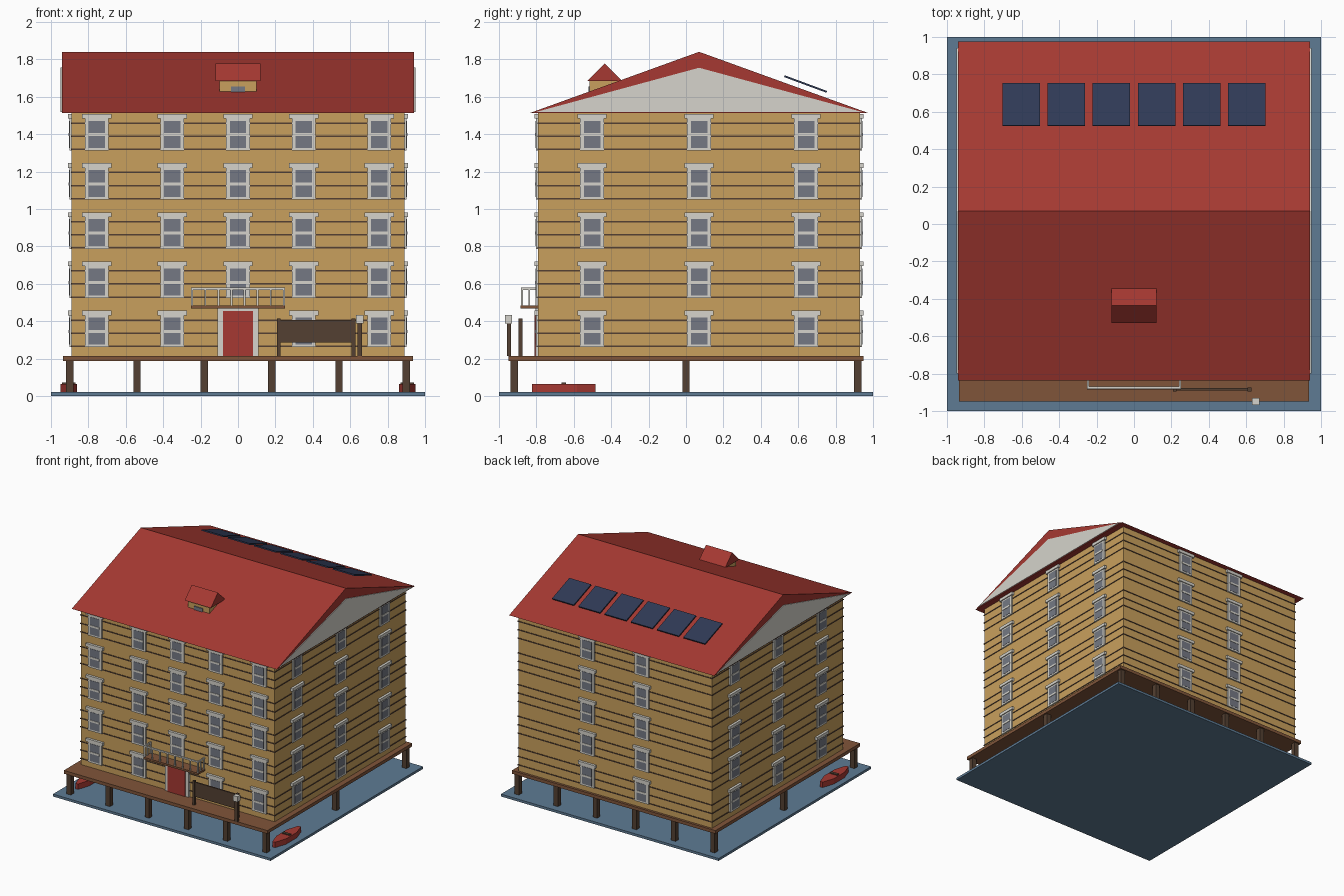
import bpy, bmesh, math
from mathutils import Matrix, Vector

if "Cube" in bpy.data.objects:
    bpy.data.objects.remove(bpy.data.objects["Cube"])


def lin(c):
    c /= 255
    return c / 12.92 if c <= 0.04045 else ((c + 0.055) / 1.055) ** 2.4


def material(name, r, g, b):
    m = bpy.data.materials.new(name)
    m.diffuse_color = (lin(r), lin(g), lin(b), 1)
    m.use_nodes = True
    m.node_tree.nodes["Principled BSDF"].inputs["Base Color"].default_value = m.diffuse_color
    return m


TAN = material("tan siding", 201, 160, 93)
WHITE = material("off white trim", 214, 212, 204)
RED = material("barn red", 166, 57, 50)
GLASS = material("grey glass", 117, 121, 132)
DECK = material("deck brown", 128, 85, 58)
DARK = material("dark timber", 84, 64, 50)
WATER = material("water blue", 94, 123, 148)
SOLAR = material("solar navy", 47, 58, 86)


def finish(name, bm, *mats):
    bmesh.ops.recalc_face_normals(bm, faces=bm.faces)
    me = bpy.data.meshes.new(name)
    bm.to_mesh(me)
    bm.free()
    for m in mats:
        me.materials.append(m)
    ob = bpy.data.objects.new(name, me)
    bpy.context.collection.objects.link(ob)
    return ob


def add_box(bm, x0, x1, y0, y1, z0, z1, M=Matrix(), mi=0):
    """Box between limits, then moved by M."""
    T = Matrix.Translation(((x0 + x1) / 2, (y0 + y1) / 2, (z0 + z1) / 2))
    S = Matrix.Diagonal((x1 - x0, y1 - y0, z1 - z0, 1))
    vs = bmesh.ops.create_cube(bm, size=1, matrix=M @ T @ S)["verts"]
    for f in {f for v in vs for f in v.link_faces}:
        f.material_index = mi


def boxes(name, mat, *limits):
    bm = bmesh.new()
    for b in limits:
        add_box(bm, *b)
    return finish(name, bm, mat)


def prism(name, mat, pts, axis, a, b):
    """Extrude a 2D outline from a to b: axis 'x' takes (y, z), 'z' takes (x, y)."""
    bm = bmesh.new()
    vs = [bm.verts.new((a, p, q) if axis == 'x' else (p, q, a)) for p, q in pts]
    f = bm.faces.new(vs)
    ext = bmesh.ops.extrude_face_region(bm, geom=[f])["geom"]
    d = Vector((b - a, 0, 0)) if axis == 'x' else Vector((0, 0, b - a))
    bmesh.ops.translate(bm, vec=d, verts=[v for v in ext if isinstance(v, bmesh.types.BMVert)])
    return finish(name, bm, mat)


CY, HX, HY = 0.07, 0.89, 0.86      # house centre and half sizes
BASE, PITCH = 0.215, 0.263         # deck level, storey height

# Water, deck and stilts
boxes("water", WATER, (-1, 1, -1, 1, 0, 0.02))
boxes("deck", DECK, (-0.935, 0.935, -0.95, 0.95, 0.188, BASE))
boxes("stilts", DARK, *[(x - .02, x + .02, y - .02, y + .02, 0.02, 0.188)
                        for x in (-0.9, -0.54, -0.18, 0.18, 0.54, 0.9)
                        for y in (-0.917, 0, 0.917)])

# Walls with dark board lines, three per storey
boxes("walls", TAN, (-HX, HX, CY - HY, CY + HY, BASE, 1.515))
e = 0.004
boxes("board_lines", DARK, *[(-HX - e, HX + e, CY - HY - e, CY + HY + e, z - .004, z + .004)
                             for i in range(5) for k in range(3)
                             for z in [BASE + PITCH * i + 0.051 + 0.07 * k]])


# Windows
def window(bm, M, u, d, z):
    add_box(bm, u - .0635, u + .0635, -d - .012, -d, z + .046, z + .218, M, 0)
    add_box(bm, u - .078, u + .078, -d - .02, -d, z + .216, z + .241, M, 0)
    add_box(bm, u - .044, u + .044, -d - .014, -d - .01, z + .06, z + .204, M, 1)
    add_box(bm, u - .044, u + .044, -d - .017, -d - .01, z + .122, z + .138, M, 0)


walls = [("front", 0, HY, (-0.755, -0.352, 0, 0.352, 0.755)),
         ("right", 90, HX, (-0.572, 0, 0.572)),
         ("back", 180, HY, (-0.25, 0.25)),
         ("left", 270, HX, (-0.572, 0, 0.572))]
for side, ang, dist, us in walls:
    bm = bmesh.new()
    M = Matrix.Translation((0, CY, 0)) @ Matrix.Rotation(math.radians(ang), 4, 'Z')
    for floor in range(5):
        for u in us:
            if not (side == "front" and floor == 0 and u == 0):
                window(bm, M, u, dist, BASE + PITCH * floor)
    finish(side + "_windows", bm, WHITE, GLASS)

# Door
F = CY - HY
boxes("door_frame", WHITE, (-0.11, 0.11, F - .014, F, BASE, 0.475))
boxes("door", RED, (-0.08, 0.08, F - .02, F - .01, BASE, 0.455))

# Balcony and railing
boxes("balcony_floor", DECK, (-0.25, 0.25, -0.885, F, 0.468, 0.484))
rail = [(-0.25, 0.25, -0.882, -0.87, 0.567, 0.579)]
rail += [(x - .005, x + .005, -0.881, -0.871, 0.484, 0.567)
         for x in [-0.245 + 0.07 * i for i in range(8)]]
for s in (-0.245, 0.245):
    rail.append((s - .005, s + .005, -0.87, F, 0.567, 0.579))
    rail += [(s - .005, s + .005, y - .005, y + .005, 0.484, 0.567) for y in (-0.838, -0.8)]
boxes("balcony_railing", WHITE, *rail)

# Notice board and lamp post
boxes("notice_board", DARK, (0.21, 0.625, -0.89, -0.878, 0.285, 0.405))
boxes("notice_board_posts", DARK, *[(x - .01, x + .01, -0.895, -0.875, BASE, 0.415)
                                    for x in (0.218, 0.617)])
boxes("lamp_post", DARK, (0.64, 0.664, -0.958, -0.936, BASE, 0.387))
boxes("lamp", WHITE, (0.632, 0.672, -0.967, -0.929, 0.387, 0.432))

# Main roof and gable panels
prism("roof", RED, [(CY - .907, 1.512), (CY + .907, 1.512), (CY, 1.84)], 'x', -0.942, 0.942)
gable = [(CY - .87, 1.519), (CY + .87, 1.519), (CY, 1.755)]
prism("right_gable", WHITE, gable, 'x', 0.942, 0.948)
prism("left_gable", WHITE, gable, 'x', -0.948, -0.942)

# Small roof cupola
boxes("cupola_wall", TAN, (-0.1, 0.1, -0.515, -0.36, 1.6, 1.686))
prism("cupola_roof", RED, [(-0.528, 1.684), (-0.34, 1.684), (-0.435, 1.778)], 'x', -0.12, 0.12)
boxes("cupola_window", GLASS, (-0.038, 0.038, -0.522, -0.514, 1.615, 1.655))

# Solar panels on the back slope
bm = bmesh.new()
tilt = Matrix.Rotation(math.radians(-20.3), 4, 'X')
for i in range(6):
    M = Matrix.Translation((-0.603 + 0.2412 * i, 0.639, 1.668)) @ tilt
    add_box(bm, -0.1, 0.1, -0.121, 0.121, -0.005, 0.005, M)
finish("solar_panels", bm, SOLAR)

# Rowing boats moored on both sides
for side, s in (("right", 1), ("left", -1)):
    cx, cy = 0.905 * s, -0.654
    half = [(0.012, -0.17), (0.045, -0.07), (0.045, 0.07), (0.012, 0.17)]
    outline = half + [(-x, y) for x, y in reversed(half)]
    prism(side + "_boat", RED, [(cx + x, cy + y) for x, y in outline], 'z', 0.02, 0.065)
    boxes(side + "_boat_seat", DARK, (cx - .035, cx + .035, cy - .012, cy + .012, 0.06, 0.073))
